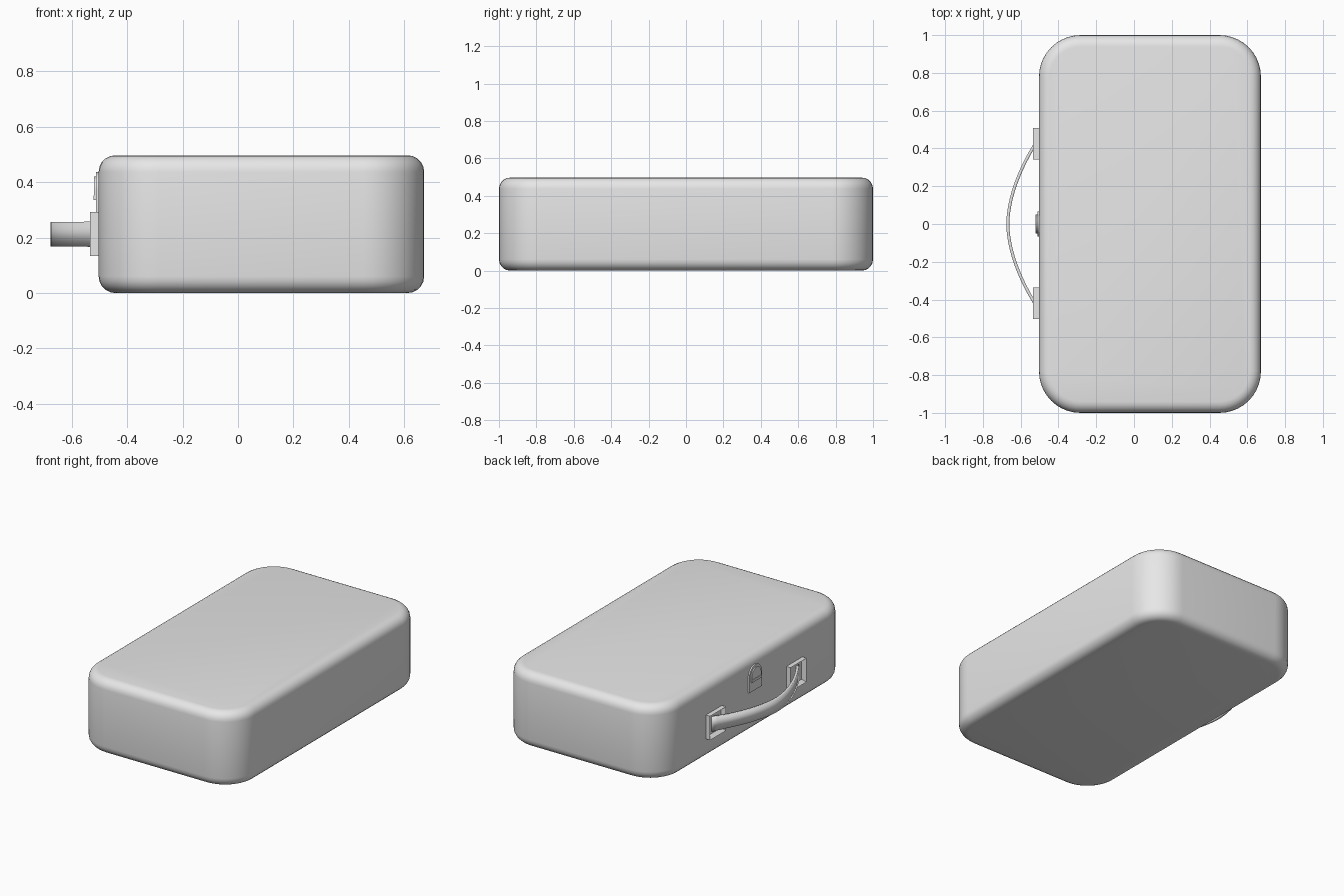
import bpy, bmesh, math

old = bpy.data.objects.get("Cube")
if old:
    bpy.data.objects.remove(old)

grey = bpy.data.materials.new("light_grey")
grey.use_nodes = True
grey.diffuse_color = (0.8, 0.8, 0.8, 1)
grey.node_tree.nodes["Principled BSDF"].inputs["Base Color"].default_value = (0.8, 0.8, 0.8, 1)


def finish(bm, name, smooth=None):
    bmesh.ops.recalc_face_normals(bm, faces=bm.faces)
    mesh = bpy.data.meshes.new(name)
    bm.to_mesh(mesh)
    bm.free()
    obj = bpy.data.objects.new(name, mesh)
    bpy.context.collection.objects.link(obj)
    mesh.materials.append(grey)
    if smooth:
        bpy.ops.object.select_all(action='DESELECT')
        obj.select_set(True)
        bpy.context.view_layer.objects.active = obj
        bpy.ops.object.shade_smooth_by_angle(angle=math.radians(smooth))
    return obj


def box(lo, hi):
    bm = bmesh.new()
    bmesh.ops.create_cube(bm, size=1)
    for v in bm.verts:
        v.co = [lo[i] + (v.co[i] + 0.5) * (hi[i] - lo[i]) for i in range(3)]
    return bm


def arch(name, x_out, half_width, z_low, z_top):
    """Plate on the case side with a round top."""
    bm = bmesh.new()
    steps = 12
    spring = z_top - half_width
    points = [(half_width, z_low)]
    for i in range(steps + 1):
        a = math.pi * i / steps
        points.append((half_width * math.cos(a), spring + half_width * math.sin(a)))
    points.append((-half_width, z_low))
    face = bm.faces.new([bm.verts.new((-0.49, y, z)) for y, z in points])
    new = bmesh.ops.extrude_face_region(bm, geom=[face])["geom"]
    for v in new:
        if isinstance(v, bmesh.types.BMVert):
            v.co.x = x_out
    return finish(bm, name, 30)


# Case body: wide vertical corners, then softly rounded top and bottom rims
bm = box((-0.503, -1, 0), (0.672, 1, 0.497))
uprights = [e for e in bm.edges if abs(e.verts[0].co.z - e.verts[1].co.z) > 0.1]
bmesh.ops.bevel(bm, geom=uprights, offset=0.22, segments=10, profile=0.5, affect='EDGES')
rims = [e for e in bm.edges if abs(e.verts[0].co.z - e.verts[1].co.z) < 0.01]
bmesh.ops.bevel(bm, geom=rims, offset=0.06, segments=5, profile=0.5, affect='EDGES')
finish(bm, "case_body", 40)

# Handle brackets: raised frames with a sunken centre
for side, y in (("front", -0.42), ("back", 0.425)):
    bm = box((-0.534, y - 0.084, 0.133), (-0.49, y + 0.084, 0.292))
    outer = min(bm.faces, key=lambda f: f.calc_center_median().x)
    bmesh.ops.inset_region(bm, faces=[outer], thickness=0.025)
    bmesh.ops.translate(bm, verts=outer.verts, vec=(0.026, 0, 0))
    finish(bm, side + "_handle_bracket")

# Bowed strap handle
bm = bmesh.new()
bmesh.ops.create_grid(bm, x_segments=32, y_segments=1, size=1)
for v in bm.verts:
    y, side = v.co.x, v.co.y
    bow = 0.165 * abs(y) ** 1.8
    half = 0.044 + 0.004 * max(0, abs(y) - 0.8) / 0.2
    v.co = (-0.668 + bow, y * 0.455, 0.2125 + side * half)
handle = finish(bm, "handle", 35)
mod = handle.modifiers.new("thickness", 'SOLIDIFY')
mod.thickness = 0.016
mod.offset = 0

# Latch: back plate, raised hasp and a cross bar
arch("latch_plate", -0.512, 0.066, 0.27, 0.437)
arch("latch_hasp", -0.519, 0.05, 0.345, 0.421)
finish(box((-0.522, -0.05, 0.335), (-0.5, 0.05, 0.352)), "latch_bar")
